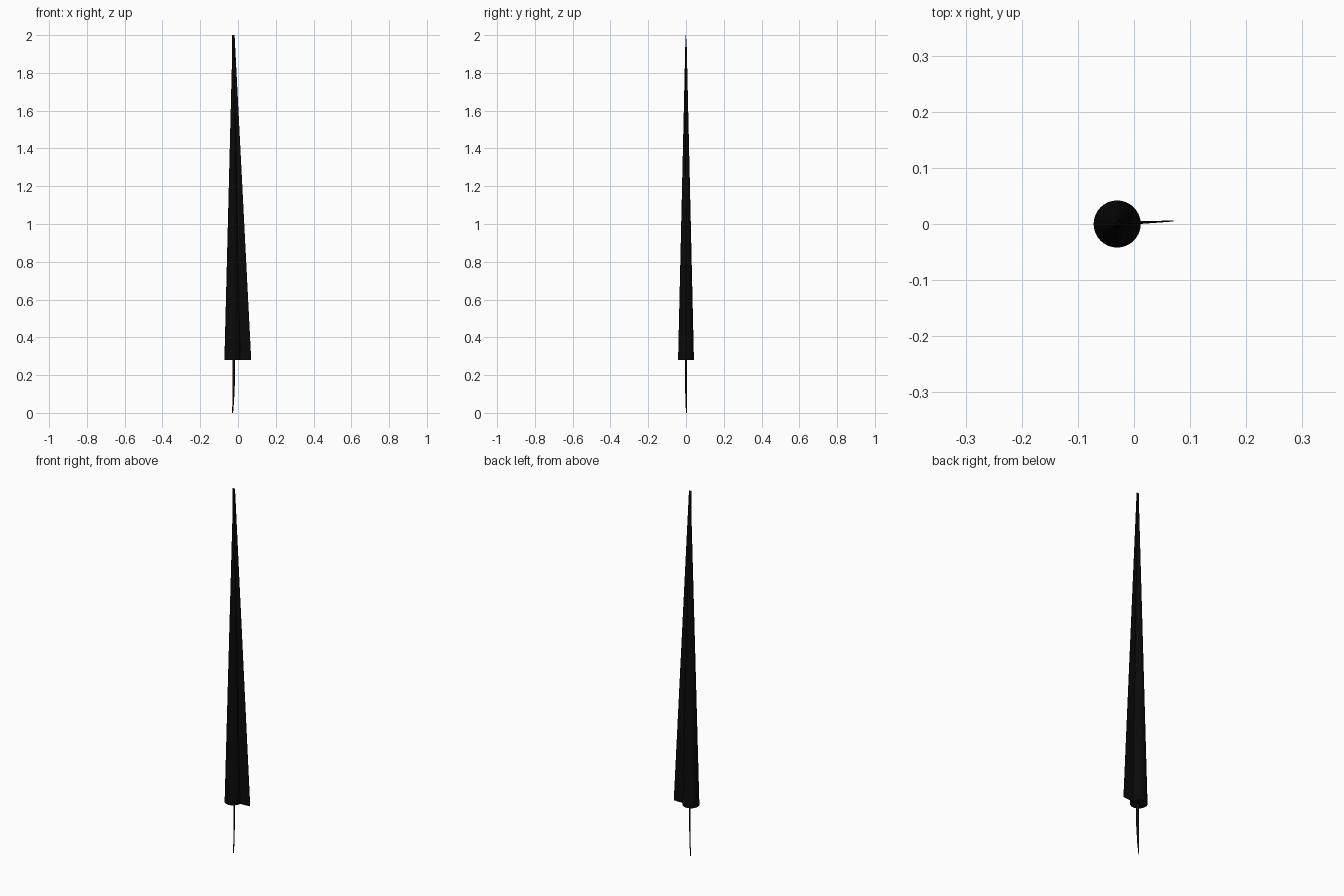
import bpy, bmesh

if "Cube" in bpy.data.objects:
    bpy.data.objects.remove(bpy.data.objects["Cube"])


def material(name, color):
    m = bpy.data.materials.new(name)
    m.diffuse_color = (*color, 1)
    m.use_nodes = True
    m.node_tree.nodes["Principled BSDF"].inputs["Base Color"].default_value = m.diffuse_color
    return m


def mesh_object(name, bm, mat):
    bmesh.ops.recalc_face_normals(bm, faces=bm.faces)
    me = bpy.data.meshes.new(name)
    bm.to_mesh(me)
    bm.free()
    ob = bpy.data.objects.new(name, me)
    bpy.context.collection.objects.link(ob)
    me.materials.append(mat)
    return ob


def loft(name, sections, mat):
    """Closed solid through matching loops of points."""
    bm = bmesh.new()
    loops = [[bm.verts.new(p) for p in s] for s in sections]
    n = len(loops[0])
    for a, b in zip(loops, loops[1:]):
        for i in range(n):
            j = (i + 1) % n
            bm.faces.new((a[i], a[j], b[j], b[i]))
    bm.faces.new(loops[0])
    bm.faces.new(loops[-1])
    return mesh_object(name, bm, mat)


black = material("black_cloth", (0.003, 0.003, 0.003))
dark = material("dark_pole", (0.006, 0.004, 0.002))

# Rolled canopy: long narrow cone
bpy.ops.mesh.primitive_cone_add(vertices=32, radius1=0.042, radius2=0.003,
                                depth=1.70, location=(-0.03, 0, 1.13))
canopy = bpy.context.object
canopy.name = "rolled_canopy"
for v in canopy.data.vertices:
    if v.co.z > 0:
        v.co.x += 0.004
canopy.data.materials.append(black)
bpy.ops.object.shade_smooth_by_angle()

# Loose cloth flap, tapering to the tip
flap = [[(-0.03, -0.003, 0.28), (0.07, 0.0045, 0.28), (0.07, 0.006, 0.28), (-0.03, 0.005, 0.28)],
        [(-0.031, -0.002, 2.0), (-0.018, -0.002, 2.0), (-0.018, 0, 2.0), (-0.031, 0, 2.0)]]
loft("cloth_flap", flap, black)


# Thin flat pole, set diagonally, narrowing at the foot
def pole_section(z, x0, x1, t=0.001):
    y0, y1 = 0.003, 0.003 - (x1 - x0) * 0.7
    return [(x0 - t, y0 - t, z), (x1 - t, y1 - t, z),
            (x1 + t, y1 + t, z), (x0 + t, y0 + t, z)]


loft("pole", [pole_section(0.0, -0.030, -0.027),
              pole_section(0.06, -0.029, -0.022),
              pole_section(0.17, -0.028, -0.017),
              pole_section(0.30, -0.028, -0.018)], dark)
